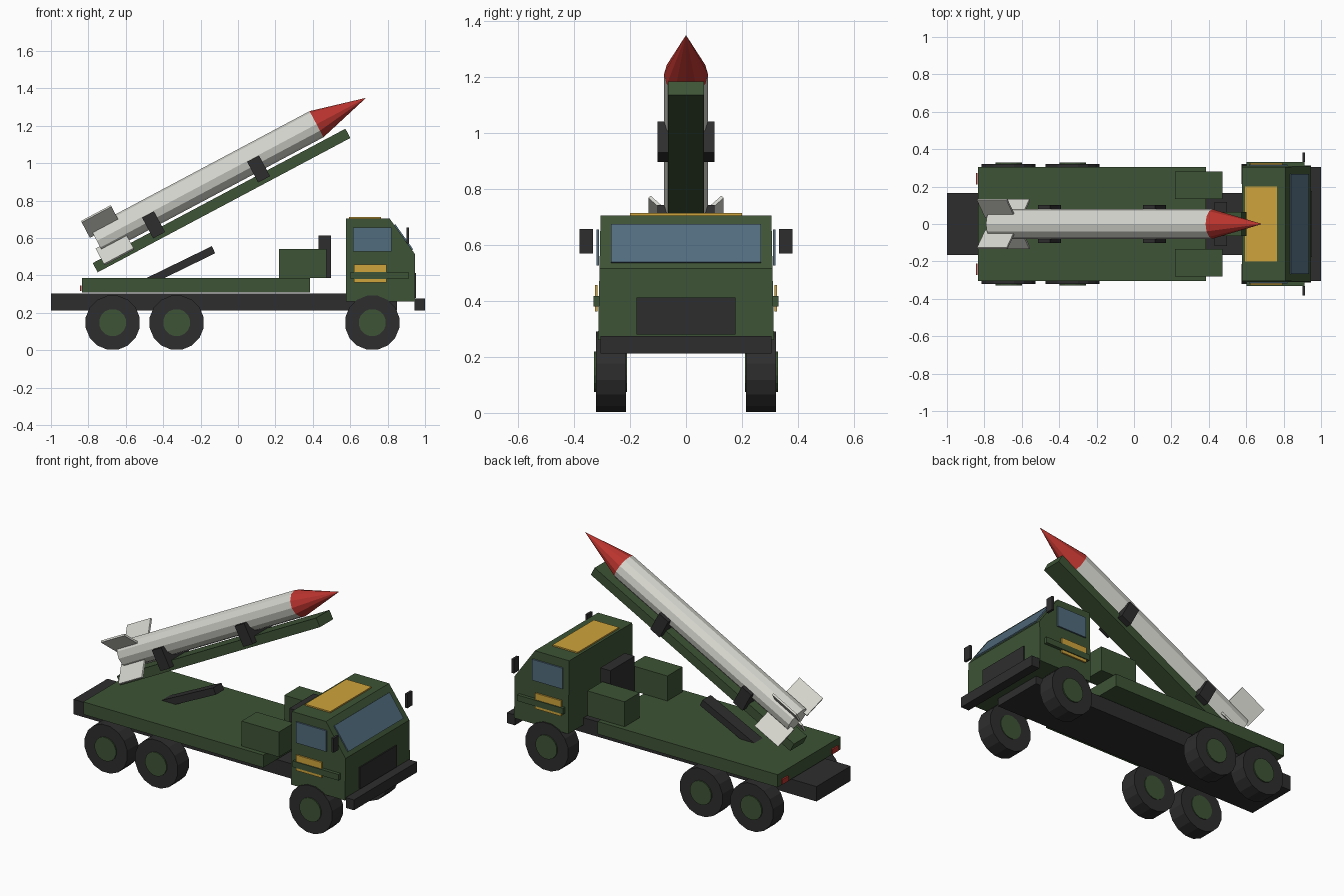
import bpy, bmesh
from math import radians, pi
from mathutils import Matrix, Vector

if "Cube" in bpy.data.objects:
    bpy.data.objects.remove(bpy.data.objects["Cube"])


def material(name, rgb):
    m = bpy.data.materials.new(name)
    m.diffuse_color = (*rgb, 1)
    m.use_nodes = True
    m.node_tree.nodes["Principled BSDF"].inputs["Base Color"].default_value = m.diffuse_color
    return m


GREEN = material("army green", (0.047, 0.088, 0.036))
DARK = material("dark rubber", (0.027, 0.027, 0.028))
WHITE = material("off white", (0.68, 0.68, 0.63))
RED = material("red", (0.50, 0.035, 0.028))
YELLOW = material("yellow", (0.62, 0.37, 0.045))
GLASS = material("blue glass", (0.085, 0.15, 0.21))
I = Matrix.Identity(4)


def finish(name, bm, mat, matrix=I):
    bmesh.ops.transform(bm, matrix=matrix, verts=bm.verts)
    bmesh.ops.recalc_face_normals(bm, faces=bm.faces)
    me = bpy.data.meshes.new(name)
    bm.to_mesh(me)
    bm.free()
    me.materials.append(mat)
    ob = bpy.data.objects.new(name, me)
    bpy.context.collection.objects.link(ob)
    return ob


def box(name, xs, ys, zs, mat, matrix=I):
    lo, hi = Vector((xs[0], ys[0], zs[0])), Vector((xs[1], ys[1], zs[1]))
    bm = bmesh.new()
    bmesh.ops.create_cube(bm, size=1)
    local = Matrix.Translation((lo + hi) / 2) @ Matrix.Diagonal((*(hi - lo), 1))
    return finish(name, bm, mat, matrix @ local)


def pair(name, xs, ys, zs, mat):
    # same box on both sides of the truck
    box(name + "_right", xs, (-ys[1], -ys[0]), zs, mat)
    box(name + "_left", xs, ys, zs, mat)


def cone(name, r1, r2, length, sides, mat, matrix):
    # starts at the origin and runs along +z
    bm = bmesh.new()
    bmesh.ops.create_cone(bm, cap_ends=True, segments=sides, radius1=r1,
                          radius2=r2, depth=length)
    return finish(name, bm, mat, matrix @ Matrix.Translation((0, 0, length / 2)))


# chassis and load bed
box("chassis", (-1, 0.85), (-0.165, 0.165), (0.212, 0.303), DARK)
box("load_bed", (-0.835, 0.385), (-0.305, 0.305), (0.308, 0.385), GREEN)
pair("storage_box", (0.22, 0.473), (0.134, 0.28), (0.387, 0.54), GREEN)
box("engine_stack", (0.43, 0.498), (-0.118, 0.118), (0.387, 0.612), DARK)
pair("tail_light", (-0.845, -0.836), (0.212, 0.272), (0.315, 0.345), RED)

# cab: side profile extruded, a little wider at the bottom
profile = [(0.578, 0.26), (0.945, 0.26), (0.945, 0.515), (0.81, 0.705), (0.578, 0.705)]
bm = bmesh.new()
rings = []
for side in (-1, 1):
    rings.append([bm.verts.new((x, side * (0.314 - 0.02 * (z - 0.26)), z)) for x, z in profile])
    bm.faces.new(rings[-1])
for i in range(len(profile)):
    j = (i + 1) % len(profile)
    bm.faces.new((rings[0][i], rings[0][j], rings[1][j], rings[1][i]))
finish("cab", bm, GREEN)

# cab details
box("roof_panel", (0.594, 0.765), (-0.2, 0.2), (0.705, 0.713), YELLOW)
pair("side_window", (0.615, 0.82), (0.311 - 0.001, 0.319), (0.527, 0.655), GLASS)
pair("door_panel", (0.62, 0.795), (0.317 - 0.001, 0.3255), (0.362, 0.457), YELLOW)
pair("door_strip", (0.602, 0.912), (0.305, 0.331), (0.38, 0.417), GREEN)
pair("mirror", (0.90, 0.915), (0.332, 0.381), (0.57, 0.657), DARK)
box("grille", (0.944, 0.952), (-0.177, 0.177), (0.28, 0.412), DARK)
box("front_bumper", (0.945, 1), (-0.306, 0.306), (0.212, 0.275), DARK)
# windshield lies on the sloping face
top, low = Vector((0.81, 0, 0.705)), Vector((0.945, 0, 0.515))
slope = (low - top).normalized()
out = Vector((-slope.z, 0, slope.x))
frame = Matrix((slope, Vector((0, 1, 0)), out)).transposed().to_4x4()
frame.translation = top
box("windshield", (0.043, 0.208), (-0.267, 0.267), (-0.002, 0.007), GLASS, frame)

# wheels with hubs visible on both faces
for axle, x in (("rear", -0.67), ("middle", -0.328), ("front", 0.718)):
    for side, s in (("right", 1), ("left", -1)):
        base = Matrix.Translation((x, 0, 0.147)) @ Matrix.Rotation(s * pi / 2, 4, 'X')
        spin = Matrix.Rotation(pi / 16, 4, 'Z')
        cone(f"{axle}_{side}_tyre", 0.147, 0.147, 0.107, 16, DARK,
             base @ Matrix.Translation((0, 0, 0.214)) @ spin)
        cone(f"{axle}_{side}_hub", 0.073, 0.073, 0.118, 16, GREEN,
             base @ Matrix.Translation((0, 0, 0.21)) @ spin)

# launcher: everything built along a tilted x axis
tilt = Matrix.Translation((-0.088, 0, 0.80)) @ Matrix.Rotation(radians(-28), 4, 'Y')
box("launch_rail", (-0.765, 0.765), (-0.064, 0.064), (-0.028, 0.028), GREEN, tilt)
for name, x in (("rear_clamp", -0.382), ("front_clamp", 0.254)):
    box(name, (x - 0.036, x + 0.036), (-0.102, 0.102), (-0.007, 0.119), DARK, tilt)
lift = Matrix.Translation((-0.131, 0, 0.537)) @ Matrix.Rotation(radians(-26), 4, 'Y')
box("lift_strut", (-0.45, 0), (-0.04, 0.04), (-0.021, 0.021), DARK, lift)

# rocket: body, nose and four diagonal fins
axis = tilt @ Matrix.Translation((-0.69, 0, 0.122))
along = Matrix.Rotation(pi / 2, 4, 'Y')
cone("rocket_body", 0.079, 0.079, 1.33, 12, WHITE, axis @ along)
cone("rocket_nose", 0.079, 0, 0.30, 12, RED, axis @ Matrix.Translation((1.33, 0, 0)) @ along)
for k in range(4):
    turn = Matrix.Rotation(pi / 4 + k * pi / 2, 4, 'X')
    box(f"fin_{k + 1}", (-0.025, 0.155), (-0.006, 0.006), (0.052, 0.184), WHITE, axis @ turn)
